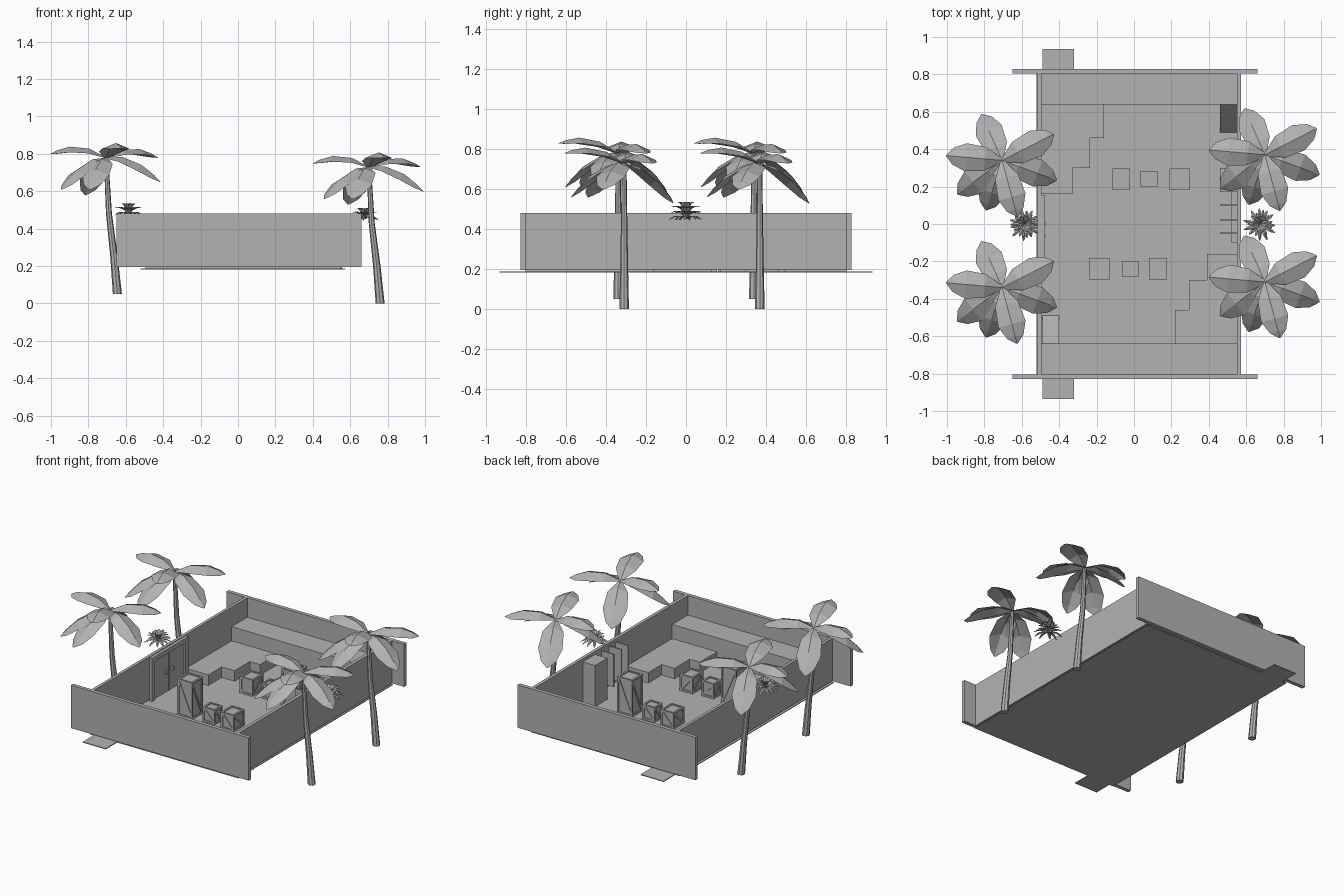
import bpy, bmesh, math, random
from mathutils import Vector, Matrix

cube = bpy.data.objects.get("Cube")
if cube:
    bpy.data.objects.remove(cube, do_unlink=True)

random.seed(4)
grey = bpy.data.materials.new("plain_grey")
grey.use_nodes = True
COLOR = (0.45, 0.45, 0.45, 1)
grey.diffuse_color = COLOR
grey.node_tree.nodes["Principled BSDF"].inputs["Base Color"].default_value = COLOR

FLOOR = 0.186
LEDGE = 0.35
MID = 0.03      # centre of the yard in x
TURN = Matrix.Translation((MID, 0, 0)) @ Matrix.Rotation(math.pi, 4, 'Z') @ Matrix.Translation((-MID, 0, 0))


def finish(name, bm, recalc=True):
    if recalc:
        bmesh.ops.recalc_face_normals(bm, faces=bm.faces)
    me = bpy.data.meshes.new(name)
    bm.to_mesh(me)
    bm.free()
    me.materials.append(grey)
    ob = bpy.data.objects.new(name, me)
    bpy.context.collection.objects.link(ob)
    return ob


def add_box(bm, x, y, z):
    size = [b - a for a, b in (x, y, z)]
    mid = [(a + b) / 2 for a, b in (x, y, z)]
    m = Matrix.Translation(mid) @ Matrix.Diagonal((*size, 1))
    bmesh.ops.create_cube(bm, size=1, matrix=m)


def box(name, *ranges):
    bm = bmesh.new()
    add_box(bm, *ranges)
    return finish(name, bm)


def prism(name, points, direction):
    bm = bmesh.new()
    face = bm.faces.new([bm.verts.new(p) for p in points])
    new = bmesh.ops.extrude_face_region(bm, geom=[face])["geom"]
    bmesh.ops.translate(bm, vec=direction, verts=[v for v in new if isinstance(v, bmesh.types.BMVert)])
    return finish(name, bm)


def turned_copy(ob, name):
    other = ob.copy()
    other.data = ob.data.copy()
    other.name = name
    other.data.transform(TURN)
    bpy.context.collection.objects.link(other)


# Floor, entrance pads and enclosing walls
box("floor", (-0.52, 0.572), (-0.815, 0.812), (0.181, FLOOR))
for name, s in (("front", -1), ("back", 1)):
    box(name + "_pad", (-0.49, -0.32), sorted((s * 0.805, s * 0.935)), (0.181, FLOOR))
    box(name + "_wall", (-0.65, 0.66), sorted((s * 0.805, s * 0.83)), (0.195, 0.48))
    box(name + "_ledge", (-0.495, 0.55), sorted((s * 0.64, s * 0.805)), (FLOOR, LEDGE))
box("right_wall", (-0.515, -0.495), (-0.805, 0.805), (0.195, 0.48))
box("left_wall", (0.55, 0.572), (-0.805, 0.805), (0.195, 0.48))

# Stepped corner platforms and ramps up to the ledges
steps = [(-0.495, 0.16), (-0.33, 0.16), (-0.33, 0.3), (-0.235, 0.3), (-0.235, 0.46),
         (-0.16, 0.46), (-0.16, 0.64), (-0.495, 0.64)]
platform = prism("back_platform", [(x, y, FLOOR) for x, y in steps], (0, 0, 0.07))
turned_copy(platform, "front_platform")
ramp = prism("back_ramp", [(0.46, 0.49, FLOOR), (0.46, 0.64, FLOOR), (0.46, 0.64, LEDGE)], (0.09, 0, 0))
turned_copy(ramp, "front_ramp")


# Crates with raised edge frames and diagonal braces
def crate(name, cx, cy, w, d, top, lean):
    bm = bmesh.new()
    h, t = top - FLOOR, 0.012
    add_box(bm, (-w/2 + 0.006, w/2 - 0.006), (-d/2 + 0.006, d/2 - 0.006), (0, h - 0.006))
    for sx in (-1, 1):
        for sy in (-1, 1):
            add_box(bm, sorted((sx * w/2, sx * (w/2 - t))), sorted((sy * d/2, sy * (d/2 - t))), (0, h))
        for z in (0, h - t):
            add_box(bm, sorted((sx * w/2, sx * (w/2 - t))), (-d/2, d/2), (z, z + t))
            add_box(bm, (-w/2, w/2), sorted((sx * d/2, sx * (d/2 - t))), (z, z + t))
        for side, other in ((w, d), (d, w)):
            a = math.atan2(h - t, side - t)
            m = Matrix.Translation((0, sx * (other/2 - 0.004), h/2)) @ Matrix.Rotation(a, 4, 'Y')
            if side == d:
                m = Matrix.Rotation(math.pi/2, 4, 'Z') @ m
            m = m @ Matrix.Diagonal((math.hypot(side, h) - 2*t, 0.006, t, 1))
            bmesh.ops.create_cube(bm, size=1, matrix=m)
    bm.transform(Matrix.Translation((cx, cy, FLOOR)) @ Matrix.Rotation(lean, 4, 'Z'))
    ob = finish(name, bm)
    turned_copy(ob, name.replace("front", "back"))


crate("front_tall_crate", -0.185, -0.24, 0.11, 0.115, 0.43, 0)
crate("front_small_crate", -0.02, -0.24, 0.09, 0.085, 0.285, 0)
crate("front_braced_crate", 0.128, -0.24, 0.095, 0.115, 0.295, 0)

# Double door on the right wall
box("door_panel", (-0.495, -0.487), (-0.2, 0.13), (FLOOR, 0.45))
for name, y in (("front", (-0.225, -0.195)), ("back", (0.125, 0.155))):
    box("door_post_" + name, (-0.495, -0.475), y, (FLOOR, 0.475))
box("door_lintel", (-0.495, -0.475), (-0.225, 0.155), (0.445, 0.475))
box("door_seam", (-0.488, -0.482), (-0.037, -0.03), (FLOOR, 0.445))
for i, y in enumerate((-0.065, 0.0)):
    box("door_handle_%d" % (i + 1), (-0.488, -0.474), (y - 0.008, y + 0.008), (0.31, 0.335))

# Cabinet and open shelves on the left wall
box("cabinet", (0.46, 0.55), (0.17, 0.3), (FLOOR, 0.46))
for i, y in enumerate((0.1, 0.02, -0.05)):
    box("shelf_divider_%d" % (i + 1), (0.46, 0.55), (y - 0.004, y + 0.004), (0.24, 0.46))
for i, z in enumerate((0.3, 0.4)):
    box("shelf_%d" % (i + 1), (0.52, 0.55), (-0.1, 0.17), (z, z + 0.01))


def add_leaf(bm, angle, length, tip, rise, width, fold, base):
    """Folded leaf with a raised midrib that arches outward from its base."""
    rows = []
    out = Vector((math.cos(angle), math.sin(angle), 0))
    side = Vector((-out.y, out.x, 0))
    for t, w in ((0, 0.12), (0.3, 0.85), (0.65, 1), (0.88, 0.6), (1, 0.05)):
        p = base + out * length * t + Vector((0, 0, rise * 4 * t * (1 - t) + tip * t))
        drop = Vector((0, 0, -fold * w))
        rows.append([bm.verts.new(q) for q in (p - side*width*w + drop, p, p + side*width*w + drop)])
    for a, b in zip(rows, rows[1:]):
        for i in (0, 1):
            bm.faces.new((a[i], b[i], b[i + 1], a[i + 1]))


# Palm trees: tapered leaning trunk with seven drooping leaves
LEAVES = ((114, 0.27, -0.2), (27, 0.31, 0), (-20, 0.31, -0.13), (-75, 0.31, 0.05),
          (-108, 0.28, -0.17), (217, 0.3, -0.17), (175, 0.3, 0.02))


def palm(name, x, y, z):
    bm = bmesh.new()
    rings = []
    for px, pz, r in ((0.06, 0, 0.024), (0.042, 0.2, 0.02), (0.015, 0.43, 0.016), (0, 0.72, 0.012)):
        rings.append([bm.verts.new((px + r * math.cos(k * math.pi/4), r * math.sin(k * math.pi/4), pz))
                      for k in range(8)])
    for a, b in zip(rings, rings[1:]):
        for k in range(8):
            bm.faces.new((a[k], a[k - 1], b[k - 1], b[k]))
    bm.faces.new(rings[0])
    bm.faces.new(rings[-1])
    bm.transform(Matrix.Translation((x, y, z)))
    finish(name + "_trunk", bm)
    bm = bmesh.new()
    for deg, length, tip in LEAVES:
        add_leaf(bm, math.radians(deg), length, tip, 0.05, 0.075, 0.03, Vector((0, 0, 0.73)))
    bm.transform(Matrix.Translation((x, y, z)))
    finish(name + "_leaves", bm, False)


for name, y in (("front", -0.31), ("back", 0.37)):
    palm("left_palm_" + name, 0.7, y, 0)
    palm("right_palm_" + name, -0.705, y - 0.03, 0.05)

# Spiky bushes above the side walls
for name, x, z in (("right_bush", -0.585, 0.475), ("left_bush", 0.675, 0.45)):
    bm = bmesh.new()
    for ring, (length, tip) in enumerate(((0.09, -0.005), (0.075, 0.035), (0.045, 0.06))):
        for k in range(11):
            a = (k + ring * 0.4 + random.uniform(-0.2, 0.2)) * math.tau / 11
            add_leaf(bm, a, length * random.uniform(0.85, 1.05), tip, 0.02, 0.01, 0.004, Vector((x, 0, z)))
    finish(name, bm, False)
